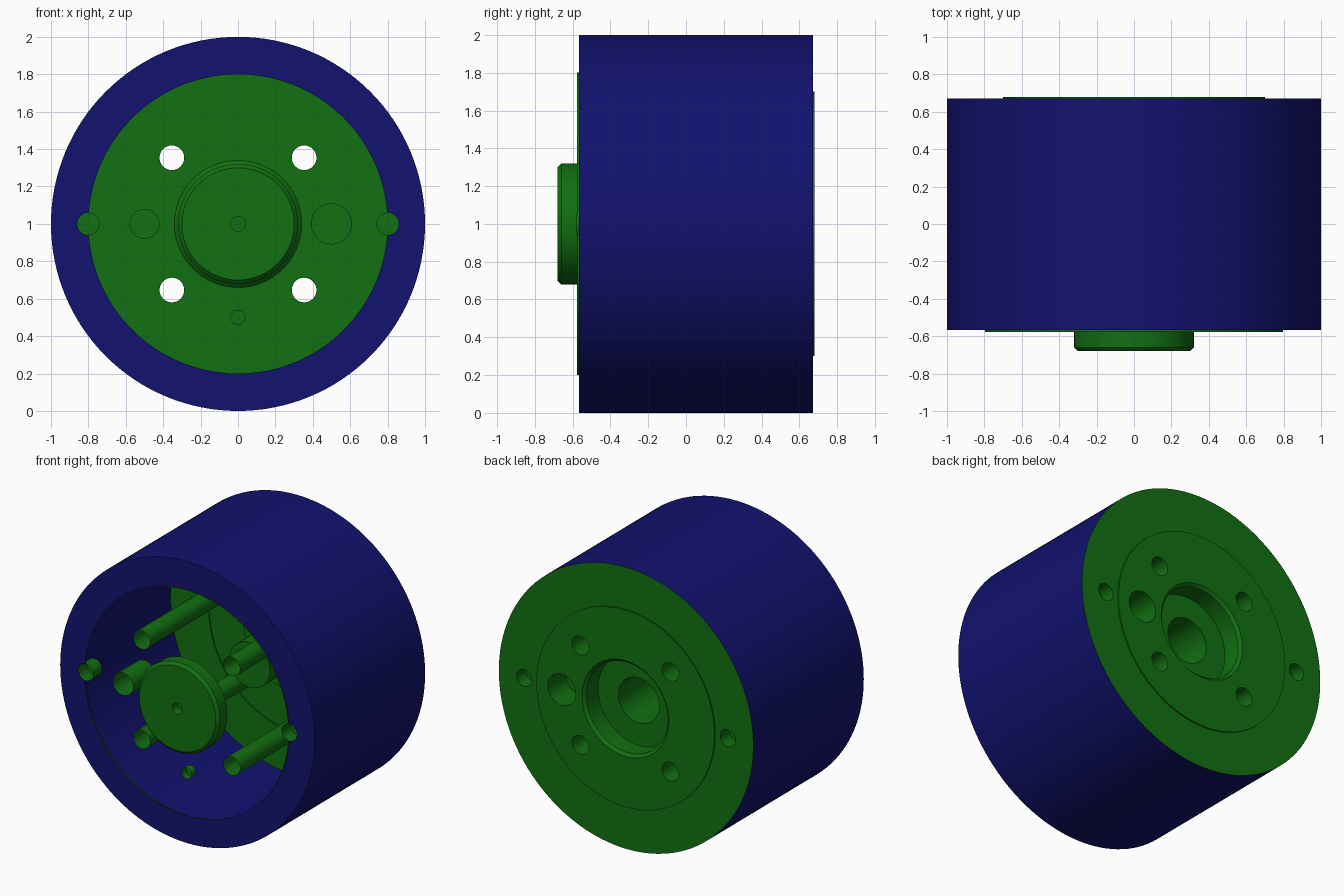
import bpy, bmesh, math
from mathutils import Vector

cube = bpy.data.objects.get("Cube")
if cube:
    bpy.data.objects.remove(cube, do_unlink=True)


def material(name, rgb):
    m = bpy.data.materials.new(name)
    m.use_nodes = True
    m.diffuse_color = (*rgb, 1)
    m.node_tree.nodes["Principled BSDF"].inputs["Base Color"].default_value = (*rgb, 1)
    return m


BLUE = material("navy blue", (0.006, 0.006, 0.16))
GREEN = material("dark green", (0.006, 0.16, 0.006))

# Main levels along the axle (y) and height of the axle
FRONT, RIM, BACK, PAD, TIP = -0.567, -0.577, 0.672, 0.68, -0.68
AXLE = 1.0


def finish(name, bm, mat):
    me = bpy.data.meshes.new(name)
    bm.to_mesh(me)
    bm.free()
    me.materials.append(mat)
    ob = bpy.data.objects.new(name, me)
    bpy.context.collection.objects.link(ob)
    bpy.context.view_layer.objects.active = ob
    bpy.ops.object.select_all(action='DESELECT')
    ob.select_set(True)
    bpy.ops.object.shade_smooth_by_angle(angle=math.radians(30))
    return ob


def lathe(name, mat, profile, x=0.0, z=0.0, n=32):
    """Spin (radius, y) points about a line parallel to the axle."""
    bm = bmesh.new()
    rings = []
    for i in range(n):
        a = 2 * math.pi * i / n
        rings.append([bm.verts.new((x + r * math.cos(a), y, AXLE + z + r * math.sin(a)))
                      for r, y in profile])
    for i in range(n):
        p, q = rings[i], rings[(i + 1) % n]
        for j in range(len(profile) - 1):
            bm.faces.new((p[j], p[j + 1], q[j + 1], q[j]))
    bmesh.ops.remove_doubles(bm, verts=bm.verts, dist=1e-5)
    return finish(name, bm, mat)


def circle(r, x=0.0, z=0.0, n=32):
    return [(x + r * math.cos(2 * math.pi * i / n), z + r * math.sin(2 * math.pi * i / n))
            for i in range(n)]


def plate(name, mat, y, loops, facing):
    """Flat plate bounded by an outer loop, with the other loops as holes."""
    bm = bmesh.new()
    for loop in loops:
        vs = [bm.verts.new((px, y, AXLE + pz)) for px, pz in loop]
        for a, b in zip(vs, vs[1:] + vs[:1]):
            bm.edges.new((a, b))
    bmesh.ops.triangle_fill(bm, use_beauty=True, edges=bm.edges[:], normal=Vector((0, facing, 0)))
    bm.normal_update()
    for f in bm.faces:
        if f.normal.y * facing < 0:
            f.normal_flip()
    return finish(name, bm, mat)


def notched_loop(r, pin):
    """Circle of radius r widened by a round notch on each side."""
    cut = 2 * math.asin(pin / (2 * r))
    half = math.pi / 2 + cut / 2
    pts = []
    for turn in (0, math.pi):
        c, s = math.cos(turn), math.sin(turn)
        for i in range(17):
            a = -half + 2 * half * i / 16
            px, pz = r + pin * math.cos(a), pin * math.sin(a)
            pts.append((c * px - s * pz, s * px + c * pz))
        for i in range(1, 48):
            a = turn + cut + (math.pi - 2 * cut) * i / 48
            pts.append((r * math.cos(a), r * math.sin(a)))
    return pts


# Positions of the repeated holes
B = 0.5 * math.sqrt(0.5)
BOLTS = [(sx * B, sz * B) for sx in (-1, 1) for sz in (-1, 1)]
BOLT_R, PIN_R, PIN_X, PORT_R = 0.066, 0.06, 0.8, 0.11

# Housing: outer shell and front ring
lathe("outer_shell", BLUE, [(1, FRONT), (1, BACK)], n=128)
plate("front_ring", BLUE, FRONT, [circle(1, n=128), notched_loop(0.8, PIN_R)], -1)

# Thin lip around the front opening
lip = notched_loop(0.8, PIN_R)
bm = bmesh.new()
lo = [bm.verts.new((x, RIM, AXLE + z)) for x, z in lip]
hi = [bm.verts.new((x, FRONT, AXLE + z)) for x, z in lip]
for i in range(len(lip)):
    k = (i + 1) % len(lip)
    if max(math.hypot(*lip[i]), math.hypot(*lip[k])) < 0.8001:
        bm.faces.new((lo[i], hi[i], hi[k], lo[k]))
finish("front_lip", bm, GREEN)

# Back wall: outer ring, small step, raised pad
plate("back_ring", GREEN, BACK,
      [circle(1, n=128), circle(0.7, n=96)] + [circle(PIN_R, s * PIN_X) for s in (-1, 1)], 1)
lathe("pad_step", GREEN, [(0.7, BACK), (0.7, PAD)], n=96)
plate("back_pad", GREEN, PAD,
      [circle(0.7, n=96), circle(0.34, n=64), circle(PORT_R, 0.5)]
      + [circle(BOLT_R, x, z) for x, z in BOLTS], 1)

# Centre socket in the back, with a chamfered mouth and a deeper bore
lathe("back_socket", GREEN, [(0.34, PAD), (0.32, PAD - 0.02), (0.32, 0.53), (0.16, 0.53)], n=64)
lathe("centre_bore", GREEN, [(0.16, 0.53), (0.16, 0.13), (0, 0.13)], n=48)

# Front boss with chamfered edge and centre dimple
lathe("front_boss", GREEN, [(0.04, TIP), (0.30, TIP), (0.32, TIP + 0.02), (0.32, RIM)], n=64)
lathe("boss_dimple", GREEN, [(0, TIP + 0.06), (0.04, TIP + 0.06), (0.04, TIP)])

# Bolt sleeves running right through
for i, (x, z) in enumerate(BOLTS):
    lathe(f"bolt_sleeve_{i + 1}", GREEN, [(BOLT_R, PAD), (BOLT_R, RIM)], x, z)

# Blind pin holes at both sides, front and back
for side, s in (("right", -1), ("left", 1)):
    lathe(f"front_pin_hole_{side}", GREEN,
          [(0, FRONT + 0.1), (PIN_R, FRONT + 0.1), (PIN_R, FRONT)], s * PIN_X)
    lathe(f"back_pin_hole_{side}", GREEN,
          [(PIN_R, BACK), (PIN_R, BACK - 0.1), (0, BACK - 0.1)], s * PIN_X)

# Other blind holes
lathe("front_port", GREEN, [(0, RIM + 0.24), (0.08, RIM + 0.24), (0.08, RIM)], -0.5)
lathe("front_dimple", GREEN, [(0, RIM + 0.05), (0.04, RIM + 0.05), (0.04, RIM)], 0, -0.5)
lathe("back_port", GREEN, [(PORT_R, PAD), (PORT_R, PAD - 0.2), (0, PAD - 0.2)], 0.5)
